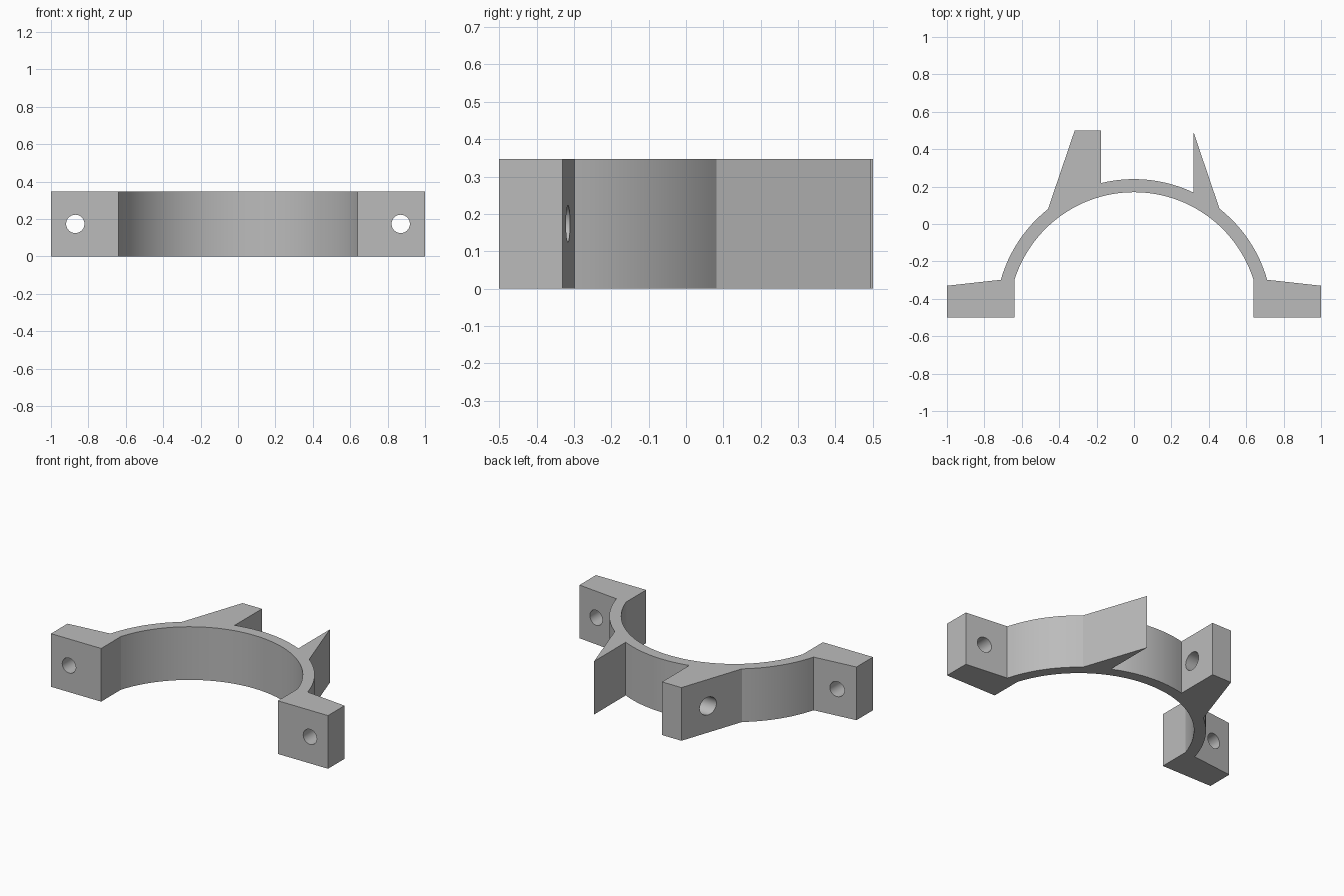
import bpy, bmesh, math
from mathutils import Vector

cube = bpy.data.objects.get("Cube")
if cube:
    bpy.data.objects.remove(cube, do_unlink=True)

HEIGHT = 0.347
CENTRE_Y = -0.5
INNER, OUTER = 0.67, 0.74

grey = bpy.data.materials.new("plain grey")
grey.use_nodes = True
colour = (0.5, 0.5, 0.5, 1)
grey.diffuse_color = colour
grey.node_tree.nodes["Principled BSDF"].inputs["Base Color"].default_value = colour


def arc(radius, x0, x1):
    """Points along the upper arc from x0 to x1, about three degrees apart."""
    a0, a1 = math.acos(x0 / radius), math.acos(x1 / radius)
    n = max(2, round(abs(a1 - a0) / math.radians(3)))
    angles = [a0 + (a1 - a0) * i / n for i in range(n + 1)]
    return [(radius * math.cos(a), CENTRE_Y + radius * math.sin(a)) for a in angles]


def drill(name, target, centre, axis, radius):
    """Cut a round hole through the target along the axis."""
    bpy.ops.mesh.primitive_cylinder_add(vertices=40, radius=radius, depth=0.5, location=centre)
    tool = bpy.context.object
    tool.name = name
    tool.hide_render = True
    tool.rotation_euler = Vector(axis).to_track_quat("Z", "Y").to_euler()
    tool.data.materials.append(grey)
    cut = target.modifiers.new(name, "BOOLEAN")
    cut.operation, cut.solver, cut.object = "DIFFERENCE", "EXACT", tool
    bpy.context.view_layer.objects.active = target
    bpy.ops.object.modifier_apply(modifier=name)
    bpy.data.objects.remove(tool, do_unlink=True)


# Plan outline, going clockwise from the right foot
outline = [(-0.638, -0.5), (-1, -0.5), (-1, -0.33)]       # right foot
outline += arc(OUTER, -0.712, -0.46)                      # ring to post
outline += [(-0.317, 0.5), (-0.177, 0.5)]                 # blunt post
outline += arc(OUTER, -0.177, 0.317)                      # ring between post and fin
outline += [(0.317, 0.495)]                               # pointed fin
outline += arc(OUTER, 0.457, 0.712)                       # ring to left foot
outline += [(1, -0.33), (1, -0.5), (0.638, -0.5)]         # left foot
outline += arc(INNER, 0.638, -0.638)                      # inner bore

# Extrude the outline into the bracket
bm = bmesh.new()
base = bm.faces.new([bm.verts.new((x, y, 0)) for x, y in outline])
top = bmesh.ops.extrude_face_region(bm, geom=[base])["geom"]
bmesh.ops.translate(bm, vec=(0, 0, HEIGHT), verts=[v for v in top if isinstance(v, bmesh.types.BMVert)])
bmesh.ops.recalc_face_normals(bm, faces=bm.faces)
mesh = bpy.data.meshes.new("half_ring_bracket")
bm.to_mesh(mesh)
bm.free()
mesh.materials.append(grey)
bracket = bpy.data.objects.new("half_ring_bracket", mesh)
bpy.context.collection.objects.link(bracket)

# Bolt holes in the feet and a cross hole in the post
for side in (-1, 1):
    drill("foot_hole", bracket, (side * 0.87, -0.4, HEIGHT / 2), (0, 1, 0), 0.049)
drill("post_hole", bracket, (-0.3, 0.315, HEIGHT / 2), (1, 0, 0), 0.058)

# Smooth arcs and bores, crisp corners
bpy.ops.object.select_all(action="DESELECT")
bracket.select_set(True)
bpy.context.view_layer.objects.active = bracket
bpy.ops.object.shade_smooth_by_angle(angle=math.radians(14))
